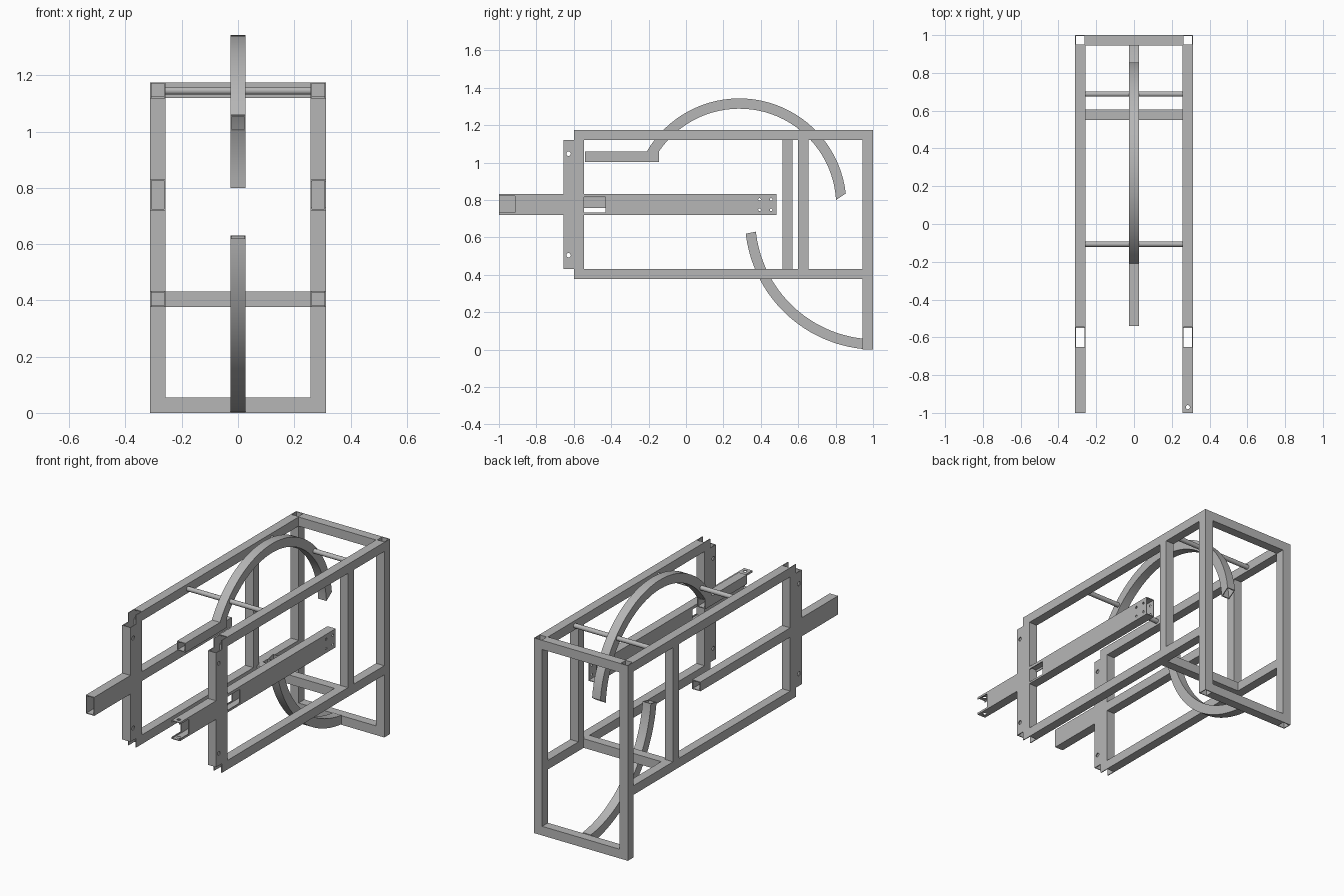
import bpy, bmesh, math

if "Cube" in bpy.data.objects:
    bpy.data.objects.remove(bpy.data.objects["Cube"])

steel = bpy.data.materials.new("steel_grey")
steel.use_nodes = True
GREY = (0.47, 0.47, 0.47, 1)
steel.diffuse_color = GREY
steel.node_tree.nodes["Principled BSDF"].inputs["Base Color"].default_value = GREY

S = 0.055      # square tube size
T = 0.005      # wall thickness
OUT = 0.313    # half width of the frame
INN = OUT - S


def finish(name, bm, smooth=False):
    bmesh.ops.recalc_face_normals(bm, faces=bm.faces)
    mesh = bpy.data.meshes.new(name)
    bm.to_mesh(mesh)
    bm.free()
    mesh.materials.append(steel)
    ob = bpy.data.objects.new(name, mesh)
    bpy.context.collection.objects.link(ob)
    if smooth:
        bpy.ops.object.select_all(action="DESELECT")
        ob.select_set(True)
        bpy.context.view_layer.objects.active = ob
        bpy.ops.object.shade_smooth_by_angle(angle=math.radians(30))
    return ob


def tube(name, pairs, x0, x1, smooth=False):
    """Hollow open tube swept through pairs of (y, z) edge points."""
    bm = bmesh.new()
    rings = []
    for (ay, az), (by, bz) in pairs:
        k = T / math.hypot(by - ay, bz - az)
        for f, e in ((0, 0), (k, T)):
            p = (ay + (by - ay) * f, az + (bz - az) * f)
            q = (by - (by - ay) * f, bz - (bz - az) * f)
            rings.append([bm.verts.new((x, *c)) for x, c in
                          ((x0 + e, p), (x1 - e, p), (x1 - e, q), (x0 + e, q))])
    outer, inner = rings[::2], rings[1::2]
    strips = list(zip(outer, outer[1:])) + list(zip(inner, inner[1:]))
    strips += [(outer[0], inner[0]), (outer[-1], inner[-1])]
    for a, b in strips:
        for i in range(4):
            j = (i + 1) % 4
            bm.faces.new((a[i], a[j], b[j], b[i]))
    return finish(name, bm, smooth)


def rail(name, y0, y1, z0, z1, x0, x1):
    return tube(name, [((y0, z1), (y0, z0)), ((y1, z1), (y1, z0))], x0, x1)


def post(name, y0, y1, z0, z1, x0, x1):
    return tube(name, [((y0, z0), (y1, z0)), ((y0, z1), (y1, z1))], x0, x1)


def box(name, x0, x1, y0, y1, z0, z1):
    bm = bmesh.new()
    bmesh.ops.create_cube(bm, size=1)
    for v in bm.verts:
        v.co = ((x0 + x1) / 2 + v.co.x * (x1 - x0),
                (y0 + y1) / 2 + v.co.y * (y1 - y0),
                (z0 + z1) / 2 + v.co.z * (z1 - z0))
    return finish(name, bm)


def rod(name, loc, radius, length, axis="X", smooth=True):
    bm = bmesh.new()
    bmesh.ops.create_cone(bm, cap_ends=True, segments=20, radius1=radius,
                          radius2=radius, depth=length)
    for v in bm.verts:
        x, y, z = v.co
        v.co = (z, y, -x) if axis == "X" else (x, y, z)
        v.co.x += loc[0]
        v.co.y += loc[1]
        v.co.z += loc[2]
    return finish(name, bm, smooth)


def cut(ob, cutter):
    cutter.hide_render = True
    cutter.hide_viewport = True
    mod = ob.modifiers.new("cut", "BOOLEAN")
    mod.operation = "DIFFERENCE"
    mod.solver = "EXACT"
    mod.object = cutter


def arc(name, cy, cz, r_out, r_in, out_ang, in_ang, steps=36):
    def at(r, ang, f):
        a = math.radians(ang[0] + (ang[1] - ang[0]) * f)
        return cy + r * math.cos(a), cz + r * math.sin(a)
    pairs = [(at(r_out, out_ang, i / steps), at(r_in, in_ang, i / steps))
             for i in range(steps + 1)]
    return tube(name, pairs, -S / 2, S / 2, True)


# Side frames
TOP, LOW = 1.175, 0.432
for side, s in (("left", 1), ("right", -1)):
    x0, x1 = sorted((s * INN, s * OUT))
    for label, z1 in (("top", TOP), ("lower", LOW)):
        rail(f"{side}_{label}_rail", -0.545, 0.945, z1 - S, z1, x0, x1)
        # Side tongues where the rail end is notched over the post
        for k, xa in enumerate((x0, x1 - T)):
            box(f"{side}_{label}_tongue_{k}", xa, xa + T, -0.6, -0.545, z1 - S, z1)
    post(f"{side}_rear_post", 0.945, 1.0, 0, TOP, x0, x1)
    front = post(f"{side}_front_post", -0.655, -0.545, LOW, TOP - S, x0, x1)
    for z in (0.505, 1.047):
        cut(front, rod(f"{side}_post_hole_cutter", (s * 0.285, -0.628, z), 0.012, 0.2))
    y = 0.6 if s > 0 else 0.515
    post(f"{side}_upright", y, y + S, LOW, TOP - S, x0, x1)
    # Middle arm in front of the post
    arm = rail(f"{side}_front_arm", -1.0, -0.655, 0.72, 0.832, x0, x1)
    if s > 0:
        cut(arm, box("arm_end_cutter", 0.2, 0.4, -1.1, -0.915, 0.732, 0.82))
        cut(arm, rod("arm_bolt_cutter", (0.285, -0.97, 0.78), 0.011, 0.3, "Z"))

# Middle arms behind the posts: deep on the left, slim on the right
arm = rail("left_rear_arm", -0.545, 0.483, 0.72, 0.832, INN, OUT)
cut(arm, box("arm_window_cutter", 0.2, 0.4, -0.5449, -0.43, 0.732, 0.815))
for y in (0.393, 0.455):
    for z in (0.747, 0.803):
        cut(arm, rod("arm_hole_cutter", (0.285, y, z), 0.007, 0.2))
rail("right_rear_arm", -0.545, 0.31, 0.757, 0.813, -OUT, -INN)

# Cross bars joining the sides
for name, y, z in (("top_rear_bar", 0.945, TOP - S), ("bottom_rear_bar", 0.945, 0),
                   ("lower_middle_bar", 0.55, LOW - S)):
    box(name, -INN, INN, y, y + S, z, z + S)
for name, y in (("front_rod", -0.107), ("rear_rod", 0.688)):
    rod(name, (0, y, 1.145), 0.014, 2 * INN + 0.004)

# Central curved tubes
rail("upper_straight_tube", -0.54, -0.145, 1.002, 1.058, -S / 2, S / 2)
arc("upper_curved_tube", 0.285, 0.77, 0.573, 0.518, (149.8, 6.5), (146.2, 3.3))
arc("lower_curved_tube", 1.015, 0.70, 0.70, 0.645, (186.6, 264.26), (186.2, 263.77))
